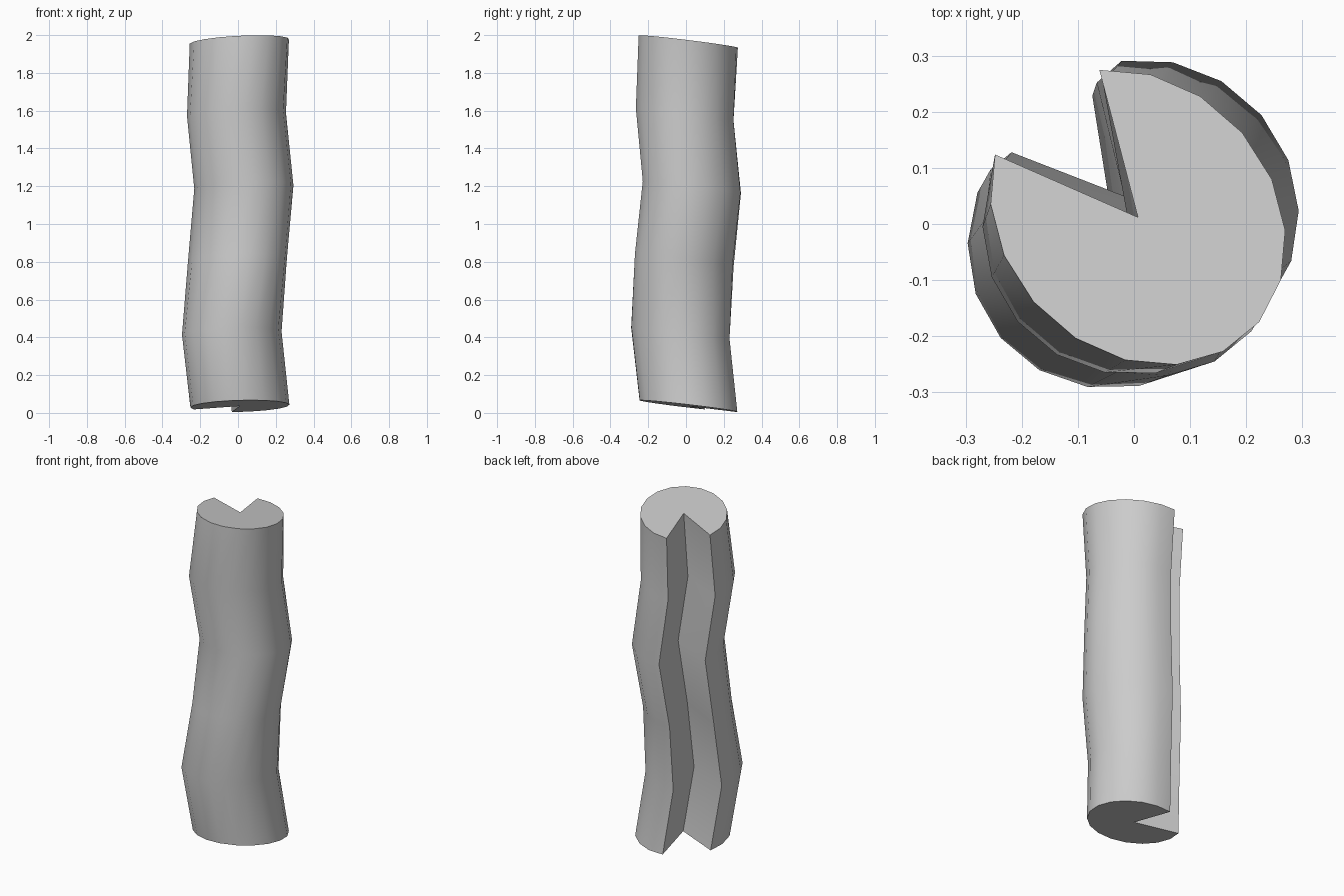
import bpy, bmesh, math
from mathutils import Vector

if "Cube" in bpy.data.objects:
    bpy.data.objects.remove(bpy.data.objects["Cube"])

# Rings of the bent shaft: height, centre x, centre y, radius along the 45 degree diagonal, radius across it
RINGS = [
    (0.036, 0.010, 0.013, 0.265, 0.259),
    (0.422, -0.033, -0.030, 0.268, 0.259),
    (0.810, -0.003, -0.009, 0.244, 0.280),
    (1.195, 0.031, 0.031, 0.255, 0.270),
    (1.580, -0.008, -0.007, 0.260, 0.264),
    (1.966, 0.007, 0.012, 0.239, 0.286),
]
TILT_X, TILT_Y = 0.03, -0.118   # every ring leans the same way
DIAG = Vector((1, 1)).normalized()
ACROSS = Vector((1, -1)).normalized()


def section(bm, z, cx, cy, r_diag, r_across):
    """18-sided ring with a three-segment wedge cut to its centre."""
    verts = [bm.verts.new((cx, cy, z))]
    for k in range(16):
        a = math.radians(160 + 20 * k)
        d = Vector((math.cos(a), math.sin(a)))
        p = DIAG * (d.dot(DIAG) * r_diag) + ACROSS * (d.dot(ACROSS) * r_across)
        verts.append(bm.verts.new((cx + p.x, cy + p.y, z + TILT_X * p.x + TILT_Y * p.y)))
    return verts


# Shaft walls and notch walls
bm = bmesh.new()
rings = [section(bm, *r) for r in RINGS]
n = len(rings[0])
for lo, hi in zip(rings, rings[1:]):
    for i in range(n):
        j = (i + 1) % n
        bm.faces.new((lo[i], lo[j], hi[j], hi[i]))

# End caps
bm.faces.new(rings[-1])
bm.faces.new(rings[0][::-1])
bmesh.ops.recalc_face_normals(bm, faces=bm.faces[:])

mesh = bpy.data.meshes.new("notched_trunk")
bm.to_mesh(mesh)
bm.free()
trunk = bpy.data.objects.new("notched_trunk", mesh)
bpy.context.collection.objects.link(trunk)

# Smooth bark, crisp notch and cap edges
bpy.context.view_layer.objects.active = trunk
trunk.select_set(True)
bpy.ops.object.shade_smooth_by_angle(angle=math.radians(30))
